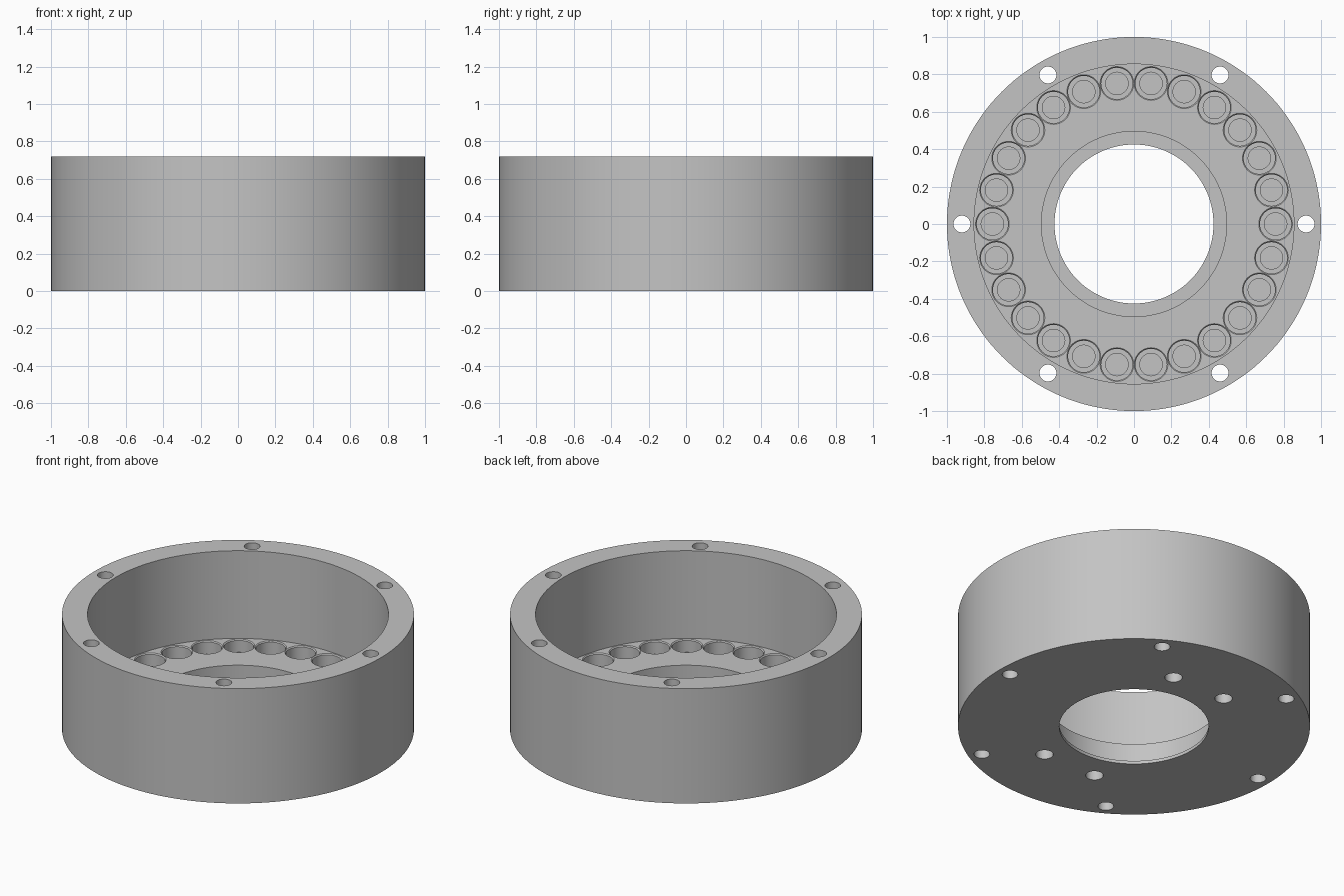
import bpy, bmesh, math

default_cube = bpy.data.objects.get("Cube")
if default_cube:
    bpy.data.objects.remove(default_cube, do_unlink=True)

HEIGHT = 0.72
FLOOR = 0.17

metal = bpy.data.materials.new("grey_metal")
metal.use_nodes = True
grey = (0.55, 0.55, 0.55, 1)
metal.diffuse_color = grey
metal.node_tree.nodes["Principled BSDF"].inputs["Base Color"].default_value = grey


def lathe(bm, profile, segments, x=0, y=0, ring=False):
    """Revolve (radius, z) points; ring closes the profile, otherwise ends are capped."""
    loops = []
    for r, z in profile:
        angles = [math.tau * i / segments for i in range(segments)]
        loops.append([bm.verts.new((x + r * math.cos(a), y + r * math.sin(a), z)) for a in angles])
    pairs = list(zip(loops, loops[1:]))
    if ring:
        pairs.append((loops[-1], loops[0]))
    else:
        bm.faces.new(loops[0])
        bm.faces.new(loops[-1])
    for a, b in pairs:
        for i in range(segments):
            j = (i + 1) % segments
            bm.faces.new((a[i], a[j], b[j], b[i]))


def make_object(name, bm):
    bmesh.ops.recalc_face_normals(bm, faces=bm.faces)
    mesh = bpy.data.meshes.new(name)
    bm.to_mesh(mesh)
    bm.free()
    mesh.materials.append(metal)
    obj = bpy.data.objects.new(name, mesh)
    bpy.context.collection.objects.link(obj)
    return obj


def polar(radius, degrees):
    a = math.radians(degrees)
    return radius * math.cos(a), radius * math.sin(a)


# Cup body: outer wall, wide cavity, floor, bearing seat and thin bottom lip
body = bmesh.new()
lathe(body, [(1, 0), (1, HEIGHT), (0.855, HEIGHT), (0.855, FLOOR),
             (0.495, FLOOR), (0.495, 0.02), (0.425, 0.02), (0.425, 0)], 144, ring=True)
housing = make_object("housing", body)

cut = bmesh.new()

# Through holes in the outer wall
for i in range(6):
    lathe(cut, [(0.045, -0.1), (0.045, HEIGHT + 0.1)], 32, *polar(0.92, 60 * i))

# Blind screw holes in the underside
for angle in (72, 108, 252, 288):
    lathe(cut, [(0.05, -0.1), (0.05, 0.1)], 32, *polar(0.6, angle))

# Ring of stepped round pockets with a small chamfer
for i in range(26):
    lathe(cut, [(0.09, FLOOR + 0.05), (0.09, FLOOR), (0.084, FLOOR - 0.006),
                (0.084, FLOOR - 0.08), (0.06, FLOOR - 0.08), (0.06, FLOOR - 0.12)],
          40, *polar(0.757, 360 * i / 26))

cutter = make_object("hole_cutter", cut)
cutter.hide_render = True

# Cut every hole, then drop the helper
bpy.ops.object.select_all(action="DESELECT")
bpy.context.view_layer.objects.active = housing
housing.select_set(True)
holes = housing.modifiers.new("holes", "BOOLEAN")
holes.operation = "DIFFERENCE"
holes.solver = "EXACT"
holes.object = cutter
bpy.ops.object.modifier_apply(modifier=holes.name)
bpy.data.objects.remove(cutter, do_unlink=True)

bpy.ops.object.shade_smooth_by_angle(angle=math.radians(30))
